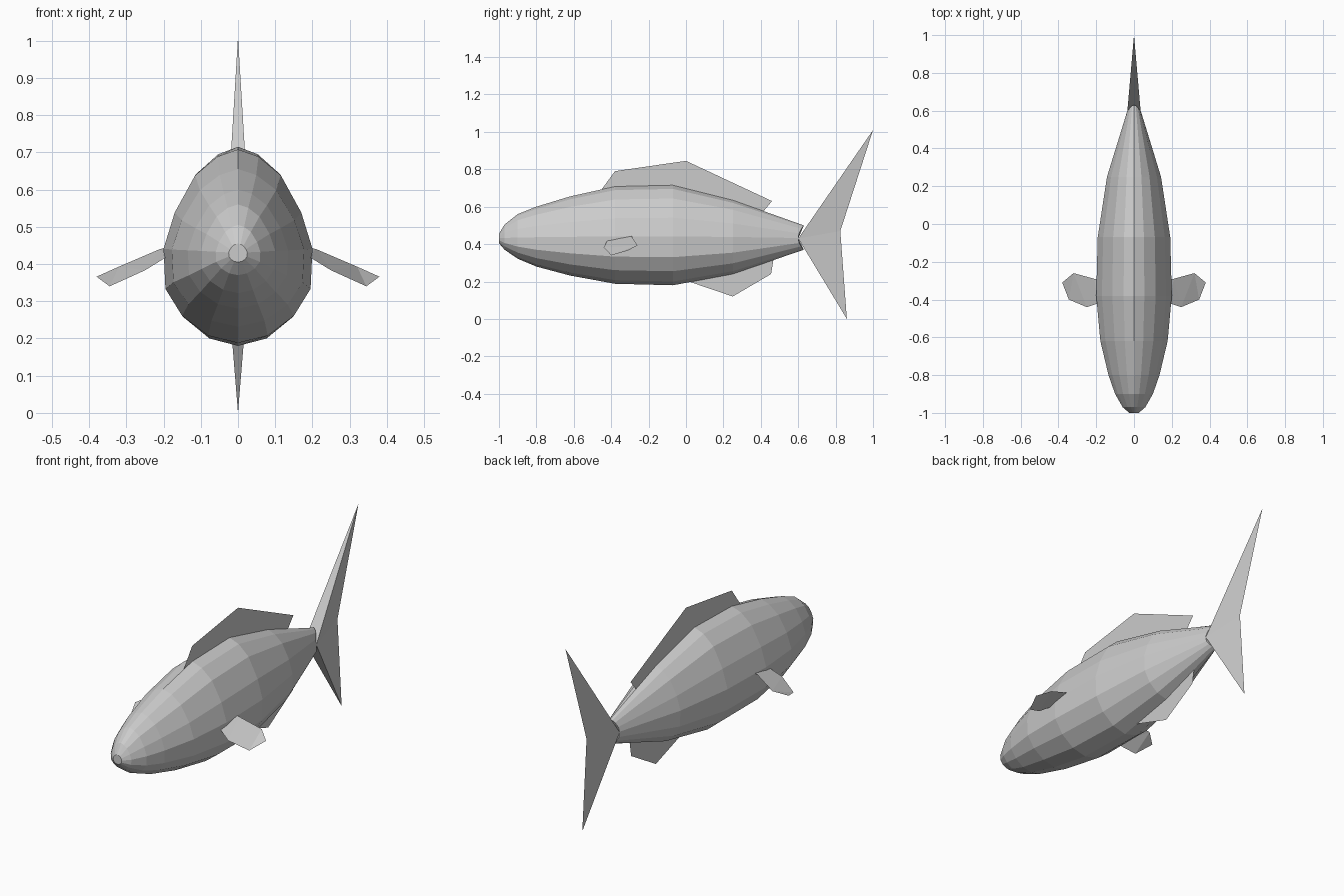
import bpy

if "Cube" in bpy.data.objects:
    bpy.data.objects.remove(bpy.data.objects["Cube"])


def make(name, verts, faces):
    mesh = bpy.data.meshes.new(name)
    mesh.from_pydata(verts, [], faces)
    mesh.update()
    obj = bpy.data.objects.new(name, mesh)
    bpy.context.collection.objects.link(obj)
    return obj


def flat_fin(name, outline):
    # thin upright sheet on the centre plane, from (y, z) points
    return make(name, [(0, y, z) for y, z in outline], [list(range(len(outline)))])


# Body: 16-sided section lofted through stations (y, half width, top, bottom)
MID = 0.43
half = [(0, 1), (.275, .93), (.575, .75), (.85, .39), (1, .04),
        (.975, -.4), (.75, -.7), (.4, -.92), (0, -1)]
section = half + [(-x, z) for x, z in half[-2:0:-1]]
stations = [(-1.0, .025, .455, .405), (-.97, .06, .505, .37), (-.9, .1, .56, .322),
            (-.8, .135, .6, .28), (-.62, .178, .655, .232), (-.38, .2, .708, .188),
            (-.07, .192, .715, .18), (.25, .143, .635, .24), (.60, .035, .5, .37)]
n = len(section)
verts, faces = [], []
for i, (y, w, top, bottom) in enumerate(stations):
    for sx, sz in section:
        height = top - MID if sz > 0 else MID - bottom
        notch = .03 * sz * sz if i == len(stations) - 1 else 0
        verts.append((sx * w, y + notch, MID + sz * height))
for r in range(len(stations) - 1):
    for k in range(n):
        a, b = r * n + k, r * n + (k + 1) % n
        faces.append((a, a + n, b + n, b))
last = (len(stations) - 1) * n
faces.append(list(range(n)))
verts.append((0, .6, MID))
faces += [(last + (k + 1) % n, last + k, len(verts) - 1) for k in range(n)]
make("body", verts, faces)

# Tail fin: wedge lobes, wide at the root and sharp at tips and trailing edge
make("tail_fin",
     [(-.035, .6, MID), (.035, .6, MID), (0, 1, 1.01), (0, .825, .47), (0, .86, 0)],
     [(0, 1, 2), (1, 0, 4), (1, 3, 2), (0, 2, 3), (1, 4, 3), (0, 3, 4)])

# Back and belly fins
flat_fin("dorsal_fin", [(-.46, .68), (-.38, .79), (0, .845), (.46, .63), (.41, .57), (0, .66)])
flat_fin("anal_fin", [(0, .205), (.25, .12), (.455, .24), (.47, .33), (.25, .28)])

# Side fins, mirrored
fin = [(.17, -.29, .448), (.21, -.29, .44), (.32, -.26, .393), (.38, -.31, .366),
       (.345, -.40, .34), (.25, -.44, .383), (.19, -.42, .42)]
pectoral = make("side_fins", fin, [(0, 1, 6), (1, 5, 6), (1, 2, 5), (2, 4, 5), (2, 3, 4)])
pectoral.modifiers.new("mirror", 'MIRROR')
